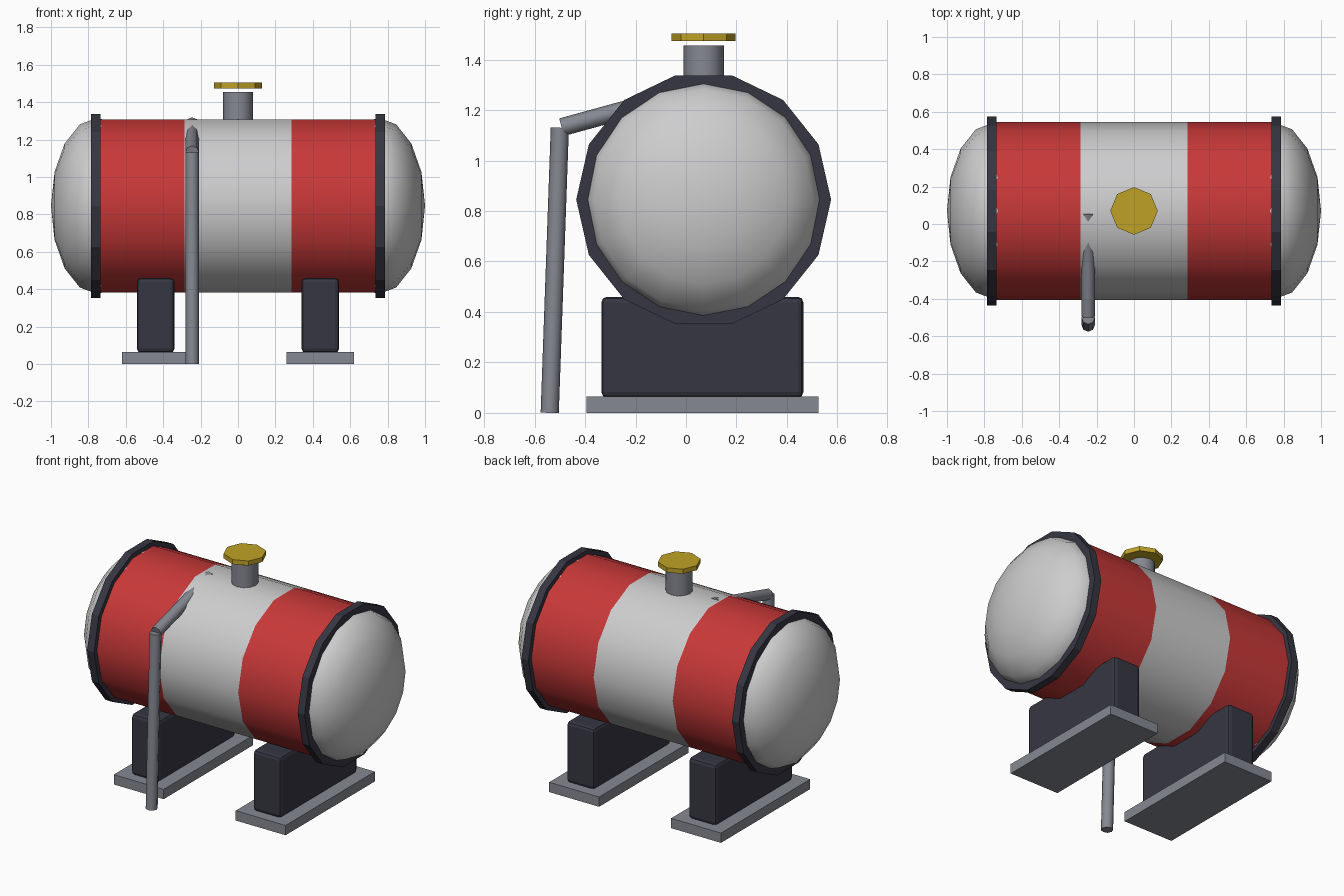
import bpy, bmesh, math
from mathutils import Matrix, Vector

if "Cube" in bpy.data.objects:
    bpy.data.objects.remove(bpy.data.objects["Cube"])


def material(name, rgb):
    m = bpy.data.materials.new(name)
    m.use_nodes = True
    m.diffuse_color = (*rgb, 1)
    bsdf = next(n for n in m.node_tree.nodes if n.type == 'BSDF_PRINCIPLED')
    bsdf.inputs["Base Color"].default_value = (*rgb, 1)
    return m


WHITE = material("white_paint", (0.61, 0.61, 0.62))
RED = material("red_paint", (0.58, 0.04, 0.04))
DARK = material("dark_steel", (0.037, 0.037, 0.055))
GREY = material("grey_metal", (0.24, 0.25, 0.29))
GOLD = material("yellow_cap", (0.52, 0.36, 0.02))

AXIS_Y, AXIS_Z = 0.07, 0.845      # tank axis
X_TURN = Matrix.Rotation(math.pi / 2, 4, 'Y')


def finish(name, bm, mats, smooth=None):
    bmesh.ops.recalc_face_normals(bm, faces=bm.faces)
    mesh = bpy.data.meshes.new(name)
    bm.to_mesh(mesh)
    bm.free()
    for m in mats:
        mesh.materials.append(m)
    obj = bpy.data.objects.new(name, mesh)
    bpy.context.collection.objects.link(obj)
    if smooth:
        bpy.ops.object.select_all(action='DESELECT')
        obj.select_set(True)
        bpy.context.view_layer.objects.active = obj
        bpy.ops.object.shade_smooth_by_angle(angle=math.radians(smooth))
    return obj


def rod(name, start, end, radius, sides, mat, smooth=None):
    """Straight prism between two points."""
    a, b = Vector(start), Vector(end)
    d = b - a
    if abs(d.normalized().x) > 0.99:
        turn = X_TURN
    else:
        turn = Vector((0, 0, 1)).rotation_difference(d).to_matrix().to_4x4()
    bm = bmesh.new()
    bmesh.ops.create_cone(bm, cap_ends=True, segments=sides, radius1=radius,
                          radius2=radius, depth=d.length,
                          matrix=Matrix.Translation((a + b) / 2) @ turn)
    return finish(name, bm, [mat], smooth)


def box(name, centre, size, mat, bevel=0):
    bm = bmesh.new()
    bmesh.ops.create_cube(bm, size=1, matrix=Matrix.Translation(centre)
                          @ Matrix.Diagonal((*size, 1)))
    obj = finish(name, bm, [mat])
    if bevel:
        mod = obj.modifiers.new("bevel", 'BEVEL')
        mod.width = bevel
        mod.segments = 2
    return obj


# Tank shell: one prism cut into a white middle and two red ends
bm = bmesh.new()
bmesh.ops.create_cone(bm, cap_ends=True, segments=14, radius1=0.475,
                      radius2=0.475, depth=1.5,
                      matrix=Matrix.Translation((0, AXIS_Y, AXIS_Z)) @ X_TURN)
for x in (-0.285, 0.285):
    bmesh.ops.bisect_plane(bm, geom=bm.verts[:] + bm.edges[:] + bm.faces[:],
                           plane_co=(x, 0, 0), plane_no=(1, 0, 0))
for f in bm.faces:
    f.material_index = int(abs(f.calc_center_median().x) > 0.285)
finish("tank_shell", bm, [WHITE, RED], 30)

for side, s in (("left", 1), ("right", -1)):
    # Domed end
    bm = bmesh.new()
    bmesh.ops.create_uvsphere(bm, u_segments=16, v_segments=8, radius=1,
                              matrix=Matrix.Translation((s * 0.75, AXIS_Y, AXIS_Z))
                              @ Matrix.Diagonal((0.25, 0.472, 0.472, 1)) @ X_TURN)
    finish(side + "_dome", bm, [WHITE], 60)

    # Clamp band around the seam
    rod(side + "_band", (s * 0.76 - 0.025, AXIS_Y, AXIS_Z),
        (s * 0.76 + 0.025, AXIS_Y, AXIS_Z), 0.505, 14, DARK)

    # Saddle and foot plate
    box(side + "_saddle", (s * 0.44, 0.065, 0.26), (0.2, 0.8, 0.4), DARK, 0.022)
    box(side + "_foot_plate", (s * 0.44, 0.065, 0.032), (0.36, 0.92, 0.064), GREY)

# Filler neck and cap
rod("filler_neck", (0, AXIS_Y, 1.27), (0, AXIS_Y, 1.455), 0.08, 12, GREY, 40)
rod("filler_cap", (0, AXIS_Y, 1.474), (0, AXIS_Y, 1.504), 0.127, 8, GOLD)

# Outlet pipe: sloping branch and down pipe
PIPE_X = -0.245
rod("down_pipe", (PIPE_X, -0.54, 0), (PIPE_X, -0.5, 1.13), 0.036, 8, GREY, 50)
rod("branch_pipe", (PIPE_X, -0.493, 1.132), (PIPE_X, 0.06, 1.284), 0.036, 8, GREY, 50)
